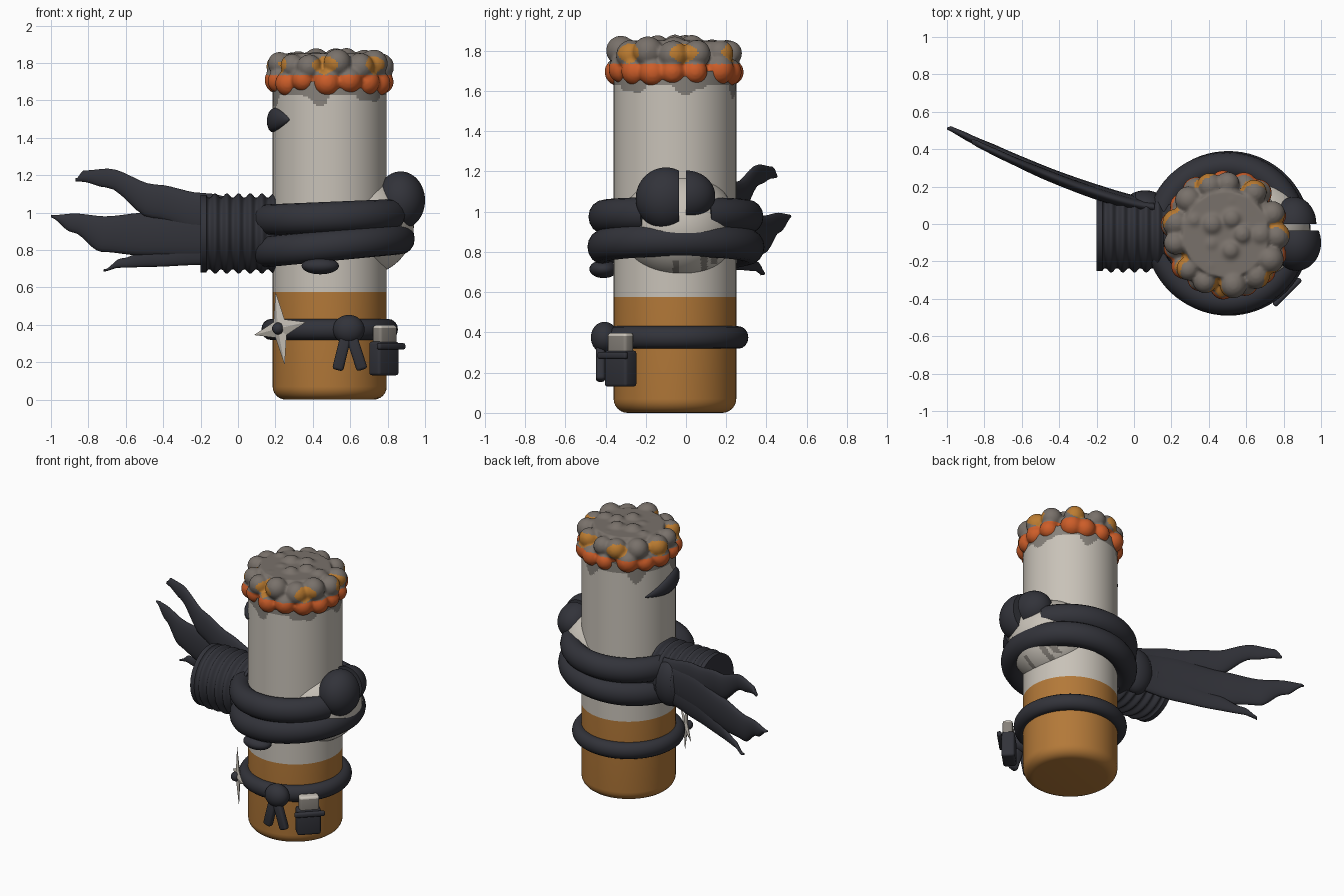
import bpy, bmesh, math, random
from math import sin, cos, pi, radians, atan2, hypot
from mathutils import Vector, Matrix

random.seed(4)
if "Cube" in bpy.data.objects:
    bpy.data.objects.remove(bpy.data.objects["Cube"])

CX, CY = 0.49, -0.055      # body axis


def material(name, rgb):
    m = bpy.data.materials.new(name)
    m.use_nodes = True
    m.diffuse_color = (*rgb, 1)
    m.node_tree.nodes["Principled BSDF"].inputs["Base Color"].default_value = (*rgb, 1)
    return m


PAPER = material("paper white", (0.58, 0.54, 0.48))
FILTER = material("filter orange", (0.45, 0.19, 0.04))
CLOTH = material("dark cloth", (0.032, 0.033, 0.042))
ASH = material("ash grey", (0.19, 0.165, 0.145))
EMBER = material("ember red", (0.61, 0.11, 0.022))
GLOW = material("ember amber", (0.50, 0.20, 0.03))
SOOT = material("soot grey", (0.24, 0.22, 0.195))


def finish(name, bm, mats, rule=None, angle=40):
    """Turn a bmesh into a shaded object; rule picks a material from the face centre."""
    bmesh.ops.recalc_face_normals(bm, faces=bm.faces)
    for f in bm.faces:
        f.smooth = True
        if rule:
            f.material_index = rule(f.calc_center_median())
    me = bpy.data.meshes.new(name)
    bm.to_mesh(me)
    bm.free()
    for m in mats:
        me.materials.append(m)
    me.set_sharp_from_angle(angle=radians(angle))
    ob = bpy.data.objects.new(name, me)
    bpy.context.collection.objects.link(ob)
    return ob


def add_ball(bm, loc, radii, seg=32):
    mat = Matrix.Translation(loc) @ Matrix.Diagonal((*radii, 1))
    bmesh.ops.create_uvsphere(bm, u_segments=seg, v_segments=seg // 2, radius=1, matrix=mat)


def ball(name, loc, radii, mats, rule=None, seg=32, cut=None):
    bm = bmesh.new()
    add_ball(bm, loc, radii, seg)
    if cut:
        y, side = cut
        r = bmesh.ops.bisect_plane(bm, geom=bm.verts[:] + bm.edges[:] + bm.faces[:],
                                   plane_co=(0, y, 0), plane_no=(0, side, 0), clear_outer=True)
        edges = [e for e in r["geom_cut"] if isinstance(e, bmesh.types.BMEdge)]
        bmesh.ops.edgeloop_fill(bm, edges=edges)
    return finish(name, bm, mats, rule)


def box(name, size, loc, rot, mats, bevel=0.015, rule=None):
    bm = bmesh.new()
    bmesh.ops.create_cube(bm, size=1, matrix=Matrix.Diagonal((*size, 1)))
    bmesh.ops.bevel(bm, geom=bm.edges[:], offset=bevel, segments=3, affect='EDGES', profile=0.5)
    bm.transform(Matrix.Translation(loc) @ rot)
    return finish(name, bm, mats, rule)


def loft(name, sections, mats, closed=False, seg=16, rule=None, angle=40):
    """Skin elliptical sections given as (centre, half axis u, half axis v)."""
    bm = bmesh.new()
    rings = []
    for c, u, v in sections:
        rings.append([bm.verts.new(Vector(c) + Vector(u) * cos(t) + Vector(v) * sin(t))
                      for t in (2 * pi * i / seg for i in range(seg))])
    pairs = list(zip(rings, rings[1:]))
    if closed:
        pairs.append((rings[-1], rings[0]))
    else:
        bm.faces.new(rings[0])
        bm.faces.new(rings[-1])
    for a, b in pairs:
        for i in range(seg):
            j = (i + 1) % seg
            bm.faces.new((a[i], a[j], b[j], b[i]))
    return finish(name, bm, mats, rule, angle)


def wrap(name, centre, radius, thick, height, z, tilt=0, start=0, end=360, steps=72):
    """Band around the body, tilted up towards +x."""
    closed = end - start == 360
    sections = []
    for i in range(steps if closed else steps + 1):
        a = radians(start + (end - start) * i / steps)
        d = Vector((cos(a), sin(a), 0))
        c = Vector((*centre, z + tilt * cos(a))) + d * radius
        sections.append((c, d * thick, (0, 0, height)))
    return loft(name, sections, [CLOTH], closed)


# Body: rounded filter end, paper tube, soot scallops under the ash
def body_rule(c):
    if c.z < 0.575:
        return 1
    a = atan2(c.y - CY, c.x - CX)
    return 2 if c.z > 1.63 - 0.055 * max(0, sin(6 * a) + 0.4 * sin(11 * a + 1)) else 0


profile = [(0.235, 0)]
profile += [(0.235 + 0.07 * sin(t), 0.07 - 0.07 * cos(t)) for t in (pi / 12 * i for i in range(1, 7))]
profile += [(0.305, 0.575), (0.305, 1.5)] + [(0.305, 1.5 + 0.01 * i) for i in range(1, 21)]
loft("body", [((CX, CY, z), (r, 0, 0), (0, r, 0)) for r, z in profile],
     [PAPER, FILTER, SOOT], seg=128, rule=body_rule)

# Burning tip: lumps fused by a remesh, coloured by height and direction
bm = bmesh.new()
bmesh.ops.create_cone(bm, cap_ends=True, segments=48, radius1=0.29, radius2=0.23, depth=0.19,
                      matrix=Matrix.Translation((CX, CY, 1.755)))
for count, dist, z, size in ((15, 0.28, 1.70, 0.07), (13, 0.272, 1.79, 0.068),
                             (9, 0.185, 1.80, 0.062), (5, 0.09, 1.81, 0.063)):
    for i in range(count):
        a = 2 * pi * i / count + random.uniform(-0.08, 0.08)
        s = size * random.uniform(0.88, 1.12)
        add_ball(bm, (CX + dist * cos(a), CY + dist * sin(a), z + random.uniform(-0.012, 0.012)), (s, s, s), 20)
lumps = finish("ash_lumps", bm, [ASH])
mod = lumps.modifiers.new("fuse", 'REMESH')
mod.mode = 'VOXEL'
mod.voxel_size = 0.01
mod = lumps.modifiers.new("soften", 'SMOOTH')
mod.iterations = 4
fused = bpy.data.meshes.new_from_object(lumps.evaluated_get(bpy.context.evaluated_depsgraph_get()))
bm = bmesh.new()
bm.from_mesh(fused)
bpy.data.objects.remove(lumps)
bpy.data.meshes.remove(fused)


def ash_rule(c):
    if c.z < 1.735:
        return 1
    x, y = c.x - CX, c.y - CY
    patch = sin(7 * atan2(y, x) + 0.6) + 0.5 * sin(50 * c.z)
    return 2 if hypot(x, y) > 0.235 and c.z < 1.835 and patch > 0.55 else 0


finish("burning_tip", bm, [ASH, EMBER, GLOW], ash_rule, 80)


# Face bulge with soot streaks on its lower half
def face_rule(c):
    streak = any(abs(c.y - y) < 0.016 and lo < c.z < lo + 0.09
                 for y, lo in ((-0.05, 0.67), (0.09, 0.70), (0.14, 0.74)))
    return 1 if streak and c.x > 0.7 else 0


ball("face", (0.655, -0.035, 0.93), (0.285, 0.285, 0.27), [PAPER, SOOT], face_rule, 128)
ball("eye_front", (0.87, -0.10, 1.065), (0.13, 0.15, 0.155), [CLOTH], seg=48, cut=(-0.035, 1))
ball("eye_back", (0.855, 0.0, 1.08), (0.12, 0.145, 0.125), [CLOTH], seg=48, cut=(0.0, -1))

# Scarf wraps and belt
wrap("scarf_lower", (0.505, -0.05), 0.365, 0.075, 0.083, 0.825, 0.035)
wrap("scarf_upper", (0.495, -0.05), 0.36, 0.075, 0.083, 0.975, 0.015, 24, 336)
wrap("belt", (CX, CY), 0.315, 0.05, 0.056, 0.375)
ball("scarf_fold", (0.44, -0.41, 0.715), (0.10, 0.07, 0.045), [CLOTH])

# Gathered scarf roll with a corrugated skin
sections = []
for i in range(65):
    x = -0.2 + 0.4 * i / 64
    r = 0.203 + (0.012 * sin(2 * pi * i / 10) if i > 5 else 0.004)
    sections.append(((x, -0.045, 0.888), (0, r, 0), (0, 0, r)))
loft("scarf_roll", sections, [CLOTH], seg=48)
ball("scarf_knot", (0.06, 0.09, 0.88), (0.12, 0.09, 0.16), [CLOTH])


# Scarf tails: tapering strips swept backwards (x, middle z, half width)
def sweep_y(x):
    t = (0.1 - x) / 1.1
    return 0.09 + 0.42 * t ** 1.35


def tail(name, points, shift):
    sections = []
    for (x0, z0, w0), (x1, z1, w1) in zip(points, points[1:]):
        for k in range(6):
            t = k / 6
            s = t * t * (3 - 2 * t)
            x, w = x0 + (x1 - x0) * t, w0 + (w1 - w0) * s
            thick = 0.012 + 0.2 * w
            sections.append(((x, sweep_y(x) + shift, z0 + (z1 - z0) * s), (0, thick, 0), (thick * 0.3, 0, w)))
    x, z, w = points[-1]
    sections.append(((x, sweep_y(x), z), (0, 0.004, 0), (0, 0, w)))
    loft(name, sections, [CLOTH], seg=20, angle=60)


tail("tail_upper", [(0.1, 0.95, 0.10), (-0.2, 1.0, 0.105), (-0.45, 1.06, 0.09),
                    (-0.7, 1.185, 0.05), (-0.83, 1.195, 0.03), (-0.87, 1.175, 0.008)], 0.0)
tail("tail_middle", [(0.1, 0.9, 0.12), (-0.2, 0.9, 0.14), (-0.5, 0.885, 0.115),
                     (-0.72, 0.885, 0.095), (-0.88, 0.945, 0.05), (-1.0, 0.98, 0.006)], 0.01)
tail("tail_lower", [(0.1, 0.83, 0.08), (-0.2, 0.81, 0.09), (-0.45, 0.765, 0.055),
                    (-0.63, 0.73, 0.025), (-0.72, 0.69, 0.006)], 0.015)

# Leaf-shaped dark patch hugging the upper tube
sections = []
for i in range(25):
    t = i / 24
    a = radians(145 + 80 * t)
    d = Vector((cos(a), sin(a), 0))
    w = 0.004 + 0.06 * sin(pi * t ** 1.3) ** 0.8
    sections.append((Vector((CX, CY, 1.45 + 0.05 * sin(pi * t * 0.6))) + d * 0.303, d * (0.003 + 0.5 * w), (0, 0, w)))
loft("leaf_patch", sections, [CLOTH])

# Belt knot with two hanging ends
ball("belt_knot", (0.592, -0.405, 0.375), (0.085, 0.068, 0.078), [CLOTH])
for name, x, lean in (("belt_end_left", 0.635, -18), ("belt_end_right", 0.555, 14)):
    box(name, (0.06, 0.045, 0.19), (x, -0.425, 0.25), Matrix.Rotation(radians(lean), 4, 'Y'), [CLOTH])

# Pouch, with its packet and strap, on the belt
turn = Matrix.Rotation(radians(45), 4, 'Z')
out = Vector((cos(radians(-45)), sin(radians(-45)), 0))
base = Vector((0.78, -0.325, 0))
box("pouch", (0.155, 0.085, 0.18), base + Vector((0, 0, 0.22)), turn, [CLOTH])
box("packet", (0.13, 0.065, 0.14), base + Vector((0.005, 0, 0.328)), turn,
    [PAPER, SOOT], rule=lambda c: 1 if c.z < 0.34 else 0)
box("pouch_strap", (0.20, 0.03, 0.035), base + out * 0.055 + Vector((0, 0, 0.285)), turn, [CLOTH], 0.012)

# Four-pointed throwing star with a dark stud
aim = Vector((-1, -1, 0)).normalized()
side = Vector((1, -1, 0)).normalized()
spot = Vector((CX, CY, 0.38)) + aim * 0.375
bm = bmesh.new()
rim = []
for i in range(8):
    a = radians(100 + 45 * i)
    r = 0.2 if i % 2 == 0 else 0.06
    rim.append(bm.verts.new(spot + side * (r * cos(a)) + Vector((0, 0, r * sin(a)))))
for face in (0.016, -0.016):
    hub = bm.verts.new(spot + aim * face)
    for i in range(8):
        bm.faces.new((hub, rim[i], rim[(i + 1) % 8]))
finish("throwing_star", bm, [PAPER], angle=5)
ball("star_stud", spot + aim * 0.015, (0.032, 0.032, 0.032), [CLOTH])
